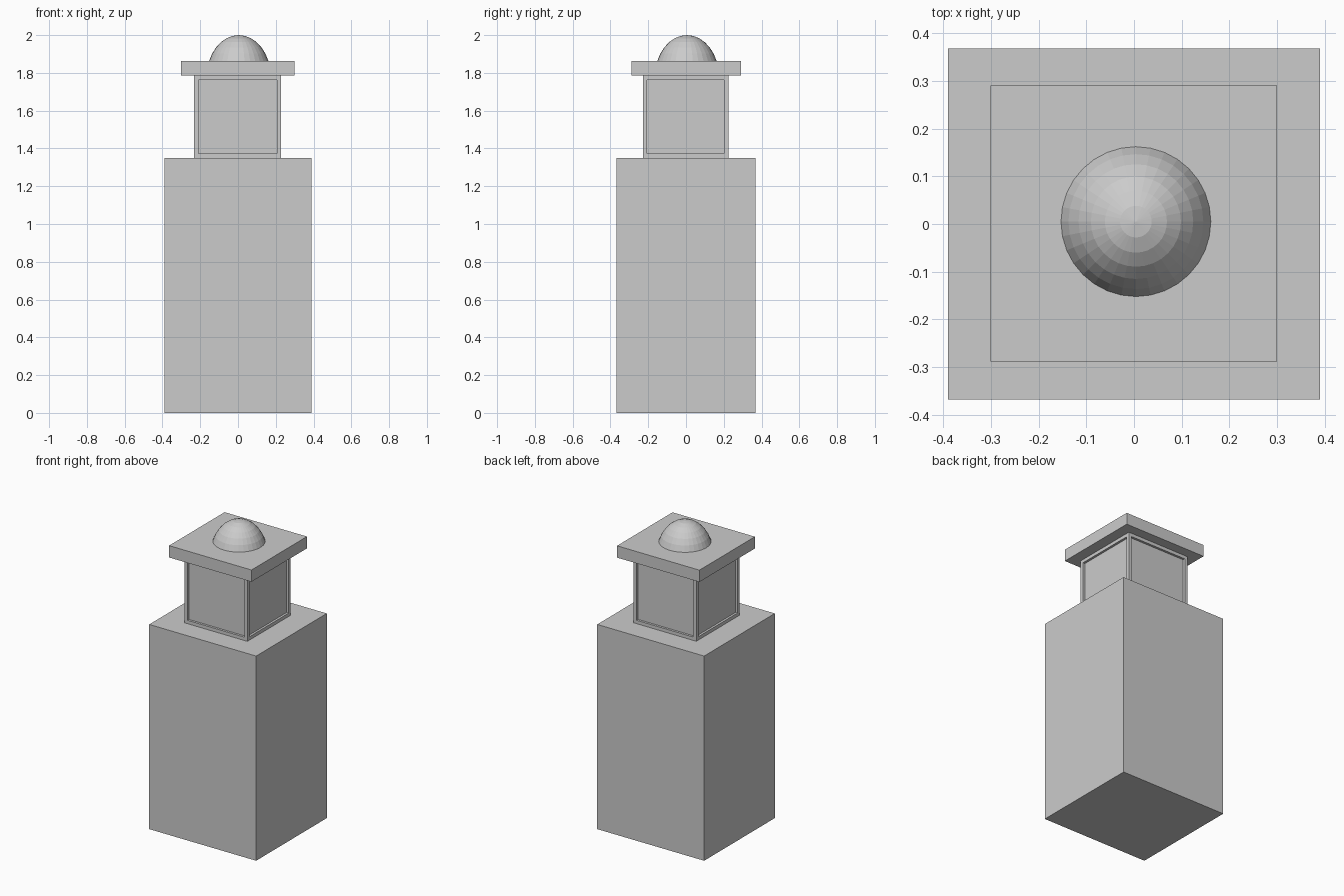
import bpy
import bmesh
import math

cube = bpy.data.objects.get("Cube")
if cube:
    bpy.data.objects.remove(cube, do_unlink=True)

# One plain stone colour
stone = bpy.data.materials.new("pale grey stone")
stone.use_nodes = True
COLOUR = (0.6, 0.6, 0.6, 1.0)
stone.diffuse_color = COLOUR
stone.node_tree.nodes["Principled BSDF"].inputs["Base Color"].default_value = COLOUR


def finish(bm, name):
    mesh = bpy.data.meshes.new(name)
    bm.to_mesh(mesh)
    bm.free()
    mesh.materials.append(stone)
    obj = bpy.data.objects.new(name, mesh)
    bpy.context.collection.objects.link(obj)
    return obj


def box(name, x, y, z, panel_border=0, panel_depth=0):
    """Box between the given (low, high) limits, with optional recessed side panels."""
    bm = bmesh.new()
    bmesh.ops.create_cube(bm, size=1)
    for v in bm.verts:
        v.co = [lim[1] if c > 0 else lim[0] for c, lim in zip(v.co, (x, y, z))]
    bm.normal_update()
    if panel_border:
        sides = [f for f in bm.faces if abs(f.normal.z) < 0.5]
        panels = sides
        bmesh.ops.inset_individual(bm, faces=panels, thickness=panel_border)
        # Straight-walled recess
        normals = {f: f.normal.copy() for f in panels}
        for f in panels:
            n = normals[f]
            new = bmesh.ops.extrude_discrete_faces(bm, faces=[f])["faces"][0]
            bmesh.ops.translate(bm, verts=new.verts, vec=-n * panel_depth)
    return finish(bm, name)


# Tower shaft, lantern room with recessed panels, and roof slab
box("tower_shaft", (-0.39, 0.39), (-0.368, 0.368), (0, 1.35))
box("lantern_room", (-0.232, 0.228), (-0.228, 0.224), (1.35, 1.785), 0.0315, 0.015)
box("roof_slab", (-0.301, 0.3), (-0.288, 0.29), (1.785, 1.863))

# Faceted dome: upper rings of a slightly tall sphere sunk into the slab
RADIUS, HEIGHT, TOP = 0.17, 0.222, 2.0
bm = bmesh.new()
bmesh.ops.create_uvsphere(bm, u_segments=32, v_segments=16, radius=1)
lower = [v for v in bm.verts if v.co.z < -0.01]
bmesh.ops.delete(bm, geom=lower, context="VERTS")
bmesh.ops.scale(bm, verts=bm.verts, vec=(RADIUS, RADIUS, HEIGHT))
bmesh.ops.translate(bm, verts=bm.verts, vec=(0.004, 0.005, TOP - HEIGHT))
# Keep only the part above the middle of the slab
bmesh.ops.bisect_plane(bm, geom=bm.verts[:] + bm.edges[:] + bm.faces[:],
                       plane_co=(0, 0, 1.85), plane_no=(0, 0, 1), clear_inner=True)
finish(bm, "dome")
